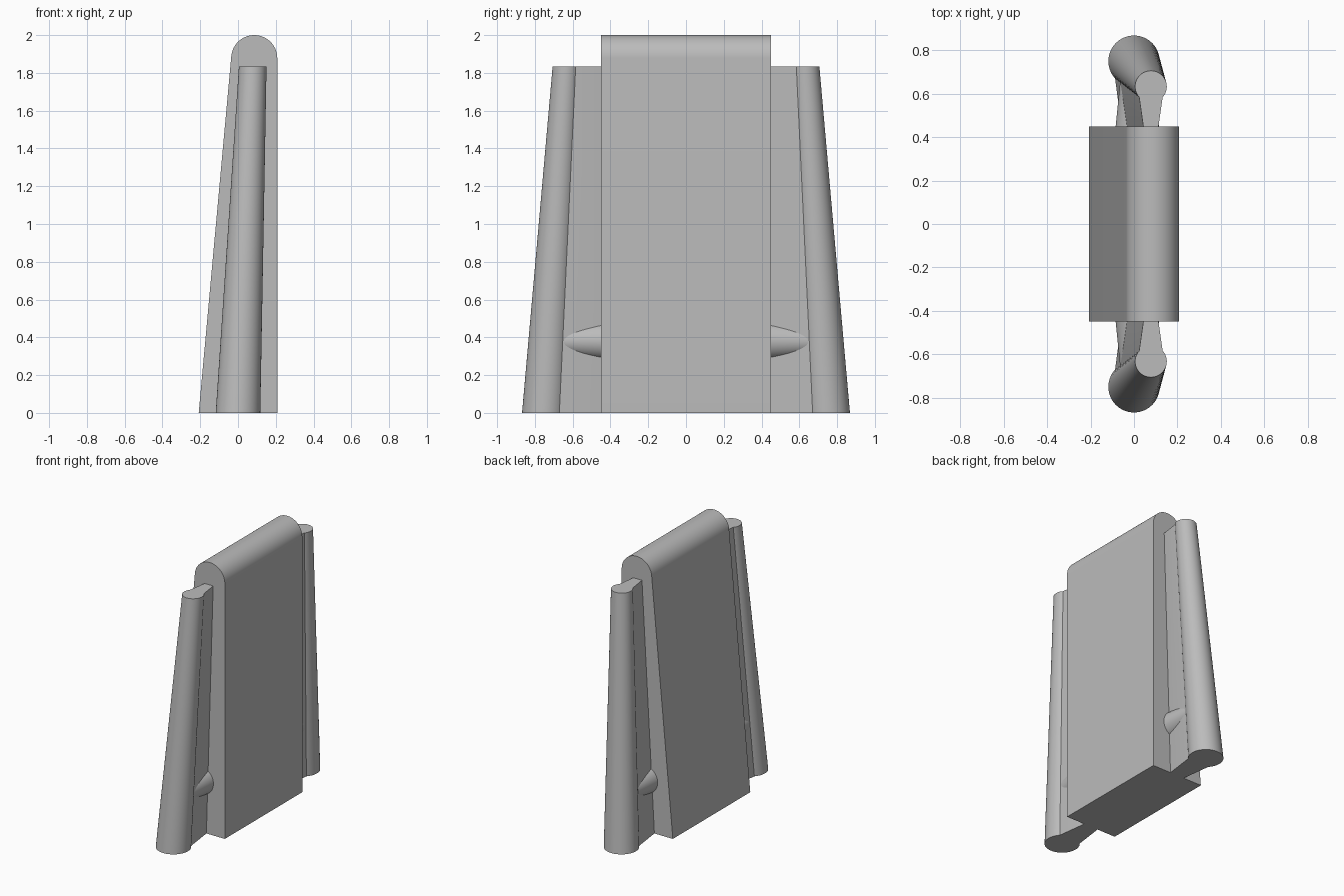
import bpy, bmesh, math

cube = bpy.data.objects.get("Cube")
if cube:
    bpy.data.objects.remove(cube, do_unlink=True)

grey = bpy.data.materials.new("plain grey")
grey.use_nodes = True
colour = (0.5, 0.5, 0.5, 1)
grey.diffuse_color = colour
grey.node_tree.nodes["Principled BSDF"].inputs["Base Color"].default_value = colour


def loft(name, start, end):
    """Solid between two matching closed outlines."""
    bm = bmesh.new()
    a = [bm.verts.new(p) for p in start]
    b = [bm.verts.new(p) for p in end]
    bm.faces.new(a)
    bm.faces.new(b)
    for i in range(len(a)):
        j = (i + 1) % len(a)
        bm.faces.new((a[i], a[j], b[j], b[i]))
    bmesh.ops.recalc_face_normals(bm, faces=bm.faces)
    mesh = bpy.data.meshes.new(name)
    bm.to_mesh(mesh)
    bm.free()
    mesh.materials.append(grey)
    obj = bpy.data.objects.new(name, mesh)
    bpy.context.collection.objects.link(obj)
    bpy.ops.object.select_all(action='DESELECT')
    obj.select_set(True)
    bpy.context.view_layer.objects.active = obj
    bpy.ops.object.shade_smooth_by_angle(angle=math.radians(30))
    return obj


def ring(radius, count=64):
    return [(radius * math.cos(math.tau * i / count),
             radius * math.sin(math.tau * i / count)) for i in range(count)]


# Central slab: one upright side, one sloping side, rounded top edge
HALF = 0.45
BASE = 0.208
R = 0.122
cx, cz = BASE - R, 2 - R
lean = math.radians(5.2)
profile = [(-BASE, 0), (BASE, 0)]
for i in range(33):
    t = (math.pi - lean) * i / 32
    profile.append((cx + R * math.cos(t), cz + R * math.sin(t)))
loft("slab", [(x, -HALF, z) for x, z in profile], [(x, HALF, z) for x, z in profile])

# Column centre and radius at the foot and at the head
HEAD = 1.835
foot = dict(x=0, y=0.75, r=0.118, z=0)
head = dict(x=0.078, y=0.633, r=0.073, z=HEAD)


def web_outline(end, side, joint, inner, outer):
    """Flared strip from the slab to the column."""
    x, z = end["x"], end["z"]
    return [(x - inner, side * HALF, z), (x + inner, side * HALF, z),
            (x + outer, side * joint, z), (x + outer, side * end["y"], z),
            (x - outer, side * end["y"], z), (x - outer, side * joint, z)]


for side, label in ((-1, "front"), (1, "back")):
    # Leaning tapered column
    loft(label + "_column", *[[(e["x"] + u, side * e["y"] + v, e["z"]) for u, v in ring(e["r"])]
                              for e in (foot, head)])
    # Web joining column and slab
    loft(label + "_web", web_outline(foot, side, 0.67, 0.058, 0.087),
         web_outline(head, side, 0.585, 0.035, 0.054))
    # Tapered peg through the web
    loft(label + "_peg", *[[(0.0155 + u, side * y, 0.38 + v) for u, v in ring(r, 48)]
                           for y, r in ((HALF, 0.1), (0.72, 0.073))])
